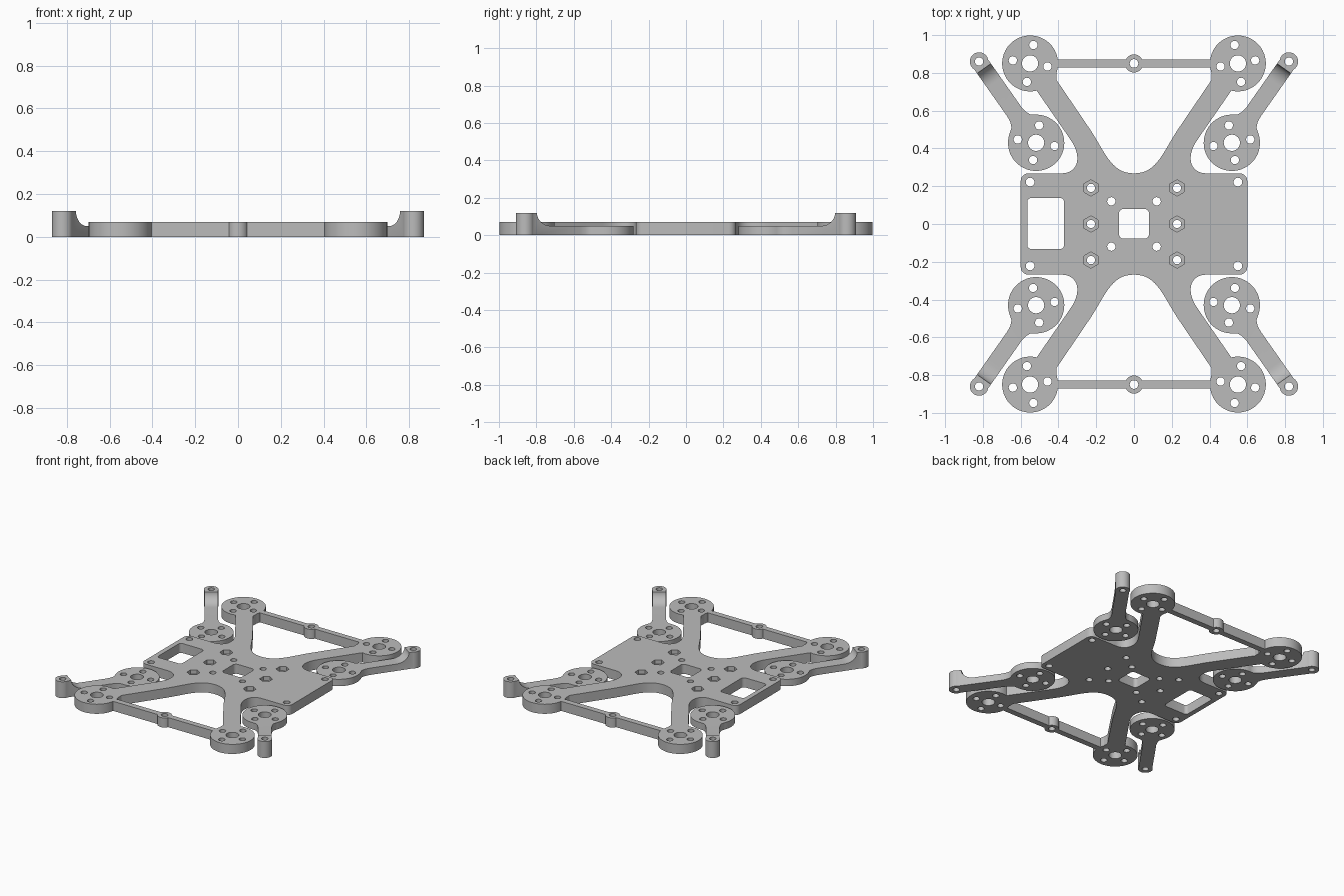
import bpy, bmesh, math
from mathutils import Vector, Matrix
from mathutils.geometry import interpolate_bezier

if "Cube" in bpy.data.objects:
    bpy.data.objects.remove(bpy.data.objects["Cube"])

grey = bpy.data.materials.new("plain_grey")
grey.diffuse_color = (0.5, 0.5, 0.5, 1)
grey.use_nodes = True
grey.node_tree.nodes["Principled BSDF"].inputs["Base Color"].default_value = grey.diffuse_color
PLATE_H, LEG_H, FOOT_H = 0.07, 0.05, 0.12


def circle(x, y, r, n=40, start=0.0):
    return [(x + r * math.cos(start + math.tau * i / n),
             y + r * math.sin(start + math.tau * i / n)) for i in range(n)]


def rounded_rect(x0, x1, y0, y1, r, n=6):
    pts = []
    for k, (cx, cy) in enumerate([(x1 - r, y1 - r), (x0 + r, y1 - r), (x0 + r, y0 + r), (x1 - r, y0 + r)]):
        for i in range(n + 1):
            a = math.pi / 2 * (k + i / n)
            pts.append((cx + r * math.cos(a), cy + r * math.sin(a)))
    return pts


def bezier(a, b, c, d, n=16):
    return [(p.x, p.y) for p in interpolate_bezier(*[Vector((*p, 0)) for p in (a, b, c, d)], n)]


def prisms(name, outlines, z0, z1, matrix=None):
    """One object made of upright prisms, one for each outline."""
    bm = bmesh.new()
    for pts in outlines:
        f = bm.faces.new([bm.verts.new((x, y, z0)) for x, y in pts])
        ext = bmesh.ops.extrude_face_region(bm, geom=[f])
        bmesh.ops.translate(bm, vec=(0, 0, z1 - z0),
                            verts=[g for g in ext["geom"] if isinstance(g, bmesh.types.BMVert)])
    bmesh.ops.recalc_face_normals(bm, faces=bm.faces)
    if matrix:
        bm.transform(matrix)
        bmesh.ops.recalc_face_normals(bm, faces=bm.faces)
    me = bpy.data.meshes.new(name)
    bm.to_mesh(me)
    bm.free()
    me.materials.append(grey)
    ob = bpy.data.objects.new(name, me)
    bpy.context.collection.objects.link(ob)
    return ob


def apply_modifiers(ob):
    bpy.context.view_layer.update()
    ev = ob.evaluated_get(bpy.context.evaluated_depsgraph_get())
    me = bpy.data.meshes.new_from_object(ev)
    ob.modifiers.clear()
    ob.data = me


def boolean(ob, other, op):
    m = ob.modifiers.new(op, "BOOLEAN")
    m.object, m.operation, m.solver = other, op, "EXACT"
    apply_modifiers(ob)
    bpy.data.objects.remove(other)


def motor_holes(cx, cy, sx, sy, r_up, r_side):
    """Shaft hole and four screw holes, turned ten degrees, mirrored by sx and sy."""
    out = [circle(cx, cy, 0.043, 32)]
    for k in range(4):
        a = math.radians(10 + 90 * k)
        r = r_side if k % 2 == 0 else r_up
        out.append(circle(cx + sx * r * math.cos(a), cy + sy * r * math.sin(a), 0.022, 20))
    return out


SIGNS = [(sx, sy) for sx in (1, -1) for sy in (1, -1)]

# Body and four arms: one quarter of the outline, mirrored
q = bezier((0, 0.268), (0.12, 0.268), (0.15, 0.375), (0.23, 0.497))
q += [(0.41, 0.762), (0.41, 0.80), (0.48, 0.86), (0.58, 0.80)]
q += bezier((0.335, 0.445), (0.27, 0.35), (0.30, 0.268), (0.385, 0.268))
q += [(0.56 + 0.04 * math.sin(math.pi / 12 * i), 0.228 + 0.04 * math.cos(math.pi / 12 * i)) for i in range(7)]
outline = (q + [(x, -y) for x, y in reversed(q)][:-1]
           + [(-x, -y) for x, y in q] + [(-x, y) for x, y in reversed(q)][:-1])
frame = prisms("frame_plate", [outline], 0, PLATE_H)

# Motor mounts, end bars and the ring in the middle of each bar
boolean(frame, prisms("mounts", [circle(0.55 * sx, 0.85 * sy, 0.148, 64) for sx, sy in SIGNS], 0, PLATE_H), "UNION")
bars = [[(-0.45, y - 0.021), (0.45, y - 0.021), (0.45, y + 0.021), (-0.45, y + 0.021)] for y in (0.85, -0.85)]
boolean(frame, prisms("bars", bars, 0, PLATE_H), "UNION")
boolean(frame, prisms("rings", [circle(0, y, 0.048, 32) for y in (0.85, -0.85)], 0, PLATE_H), "UNION")

# Holes through the plate
holes = [rounded_rect(-0.08, 0.08, -0.078, 0.08, 0.025), rounded_rect(-0.565, -0.37, -0.133, 0.138, 0.022)]
holes += [circle(0, y, 0.023, 20) for y in (0.85, -0.85)]
for sx, sy in SIGNS:
    holes += motor_holes(0.55 * sx, 0.85 * sy, sx, sy, 0.0, 0.0)[:1]
    holes += motor_holes(0.55 * sx, 0.85 * sy, sx, sy, 0.099, 0.093)[1:]
    holes.append(circle(0.55 * sx, 0.222 * sy, 0.023, 20))
    holes.append(circle(0.12 * sx, 0.12 * sy, 0.022, 20))
nuts = [(x, y) for x in (0.228, -0.228) for y in (0.191, 0, -0.191)]
holes += [circle(x, y, 0.022, 20) for x, y in nuts]
boolean(frame, prisms("hole_cutter", holes, -0.1, 0.2), "DIFFERENCE")

# Hexagonal nut pockets in the top
pockets = [circle(x, y, 0.043, 6, math.pi / 2) for x, y in nuts]
boolean(frame, prisms("pocket_cutter", pockets, PLATE_H - 0.03, 0.2), "DIFFERENCE")

# Landing leg: motor disc, flared strut and tall foot
foot, disc = Vector((0.82, 0.86)), Vector((0.518, 0.43))
along = (disc - foot).normalized()
side = Vector((-along.y, along.x))
L = (disc - foot).length
half = [(0, 0.045), (L - 0.2, 0.045), (L - 0.165, 0.05), (L - 0.14, 0.061), (L - 0.122, 0.085), (L, 0.1)]
strut = [foot + along * s + side * w for s, w in half + [(s, -w) for s, w in reversed(half)]]
leg = prisms("landing_legs", [[tuple(p) for p in strut]], 0, FOOT_H)
boolean(leg, prisms("disc", [circle(*disc, 0.149, 64)], 0, FOOT_H), "UNION")
boolean(leg, prisms("foot", [circle(*foot, 0.049, 32)], 0, FOOT_H), "UNION")

# Curved step from the foot down to the strut
step = [(0.045 + 0.09 * (1 - math.cos(math.pi / 20 * i)),
         FOOT_H + 0.001 - (FOOT_H + 0.001 - LEG_H) * math.sin(math.pi / 20 * i)) for i in range(11)]
step += [(0.9, LEG_H), (0.9, 0.3), (0.045, 0.3)]
to_leg = Matrix(((along.x, 0, side.x, foot.x), (along.y, 0, side.y, foot.y), (0, 1, 0, 0), (0, 0, 0, 1)))
boolean(leg, prisms("step_cutter", [step], -0.4, 0.4, to_leg), "DIFFERENCE")

# Leg holes, then the four mirrored copies
leg_holes = motor_holes(*disc, 1, 1, 0.093, 0.099) + [circle(*foot, 0.022, 20)]
boolean(leg, prisms("leg_hole_cutter", leg_holes, -0.1, 0.3), "DIFFERENCE")
mirror = leg.modifiers.new("mirror", "MIRROR")
mirror.use_axis = (True, True, False)
apply_modifiers(leg)

for ob in (frame, leg):
    bpy.ops.object.select_all(action="DESELECT")
    ob.select_set(True)
    bpy.context.view_layer.objects.active = ob
    bpy.ops.object.shade_smooth_by_angle(angle=math.radians(30))
